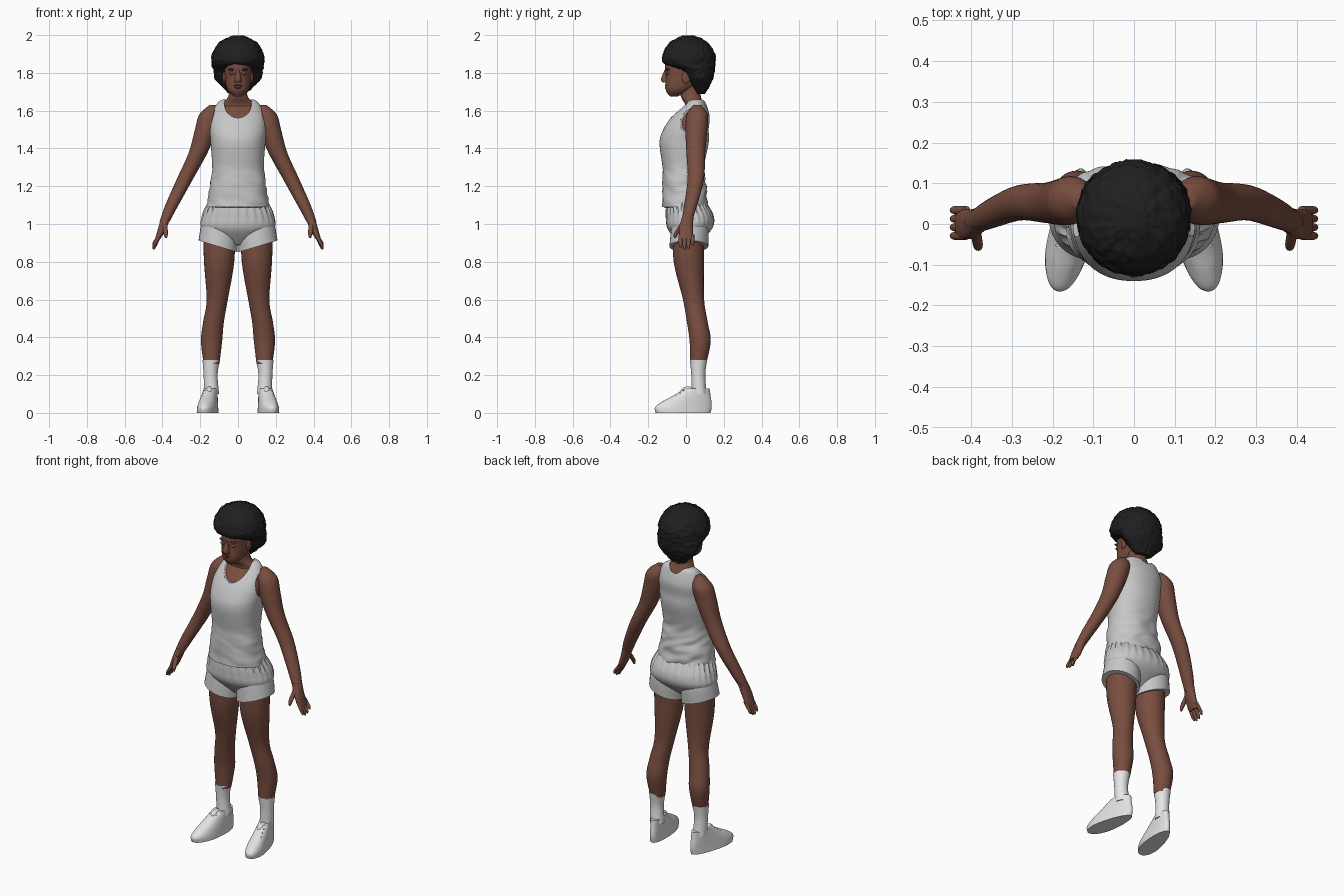
import bpy, bmesh, math
from mathutils import Vector, noise

if "Cube" in bpy.data.objects:
    bpy.data.objects.remove(bpy.data.objects["Cube"])


def material(name, red, green, blue):
    mat = bpy.data.materials.new(name)
    mat.use_nodes = True
    mat.diffuse_color = (red, green, blue, 1)
    shader = mat.node_tree.nodes["Principled BSDF"]
    shader.inputs["Base Color"].default_value = mat.diffuse_color
    shader.inputs["Roughness"].default_value = .8
    return mat


SKIN = material("brown skin", .19, .075, .05)
LIPS = material("dark lips", .12, .04, .03)
HAIR = material("black hair", .014, .014, .015)
CLOTH = material("light grey cloth", .57, .57, .58)
SOCK = material("white sock", .84, .84, .84)
SHOE = material("white shoe", .76, .76, .76)


def finish(bm, name, mat):
    bmesh.ops.recalc_face_normals(bm, faces=bm.faces)
    mesh = bpy.data.meshes.new(name)
    bm.to_mesh(mesh)
    bm.free()
    mesh.materials.append(mat)
    part = bpy.data.objects.new(name, mesh)
    bpy.context.collection.objects.link(part)
    bpy.ops.object.select_all(action="DESELECT")
    part.select_set(True)
    bpy.context.view_layer.objects.active = part
    bpy.ops.object.shade_smooth_by_angle(angle=math.radians(50))
    return part


def spline(a, b, c, d, t):
    """Smooth curve from b to c, guided by a and d."""
    slope = (c - a) / 2
    bend = a - 2.5 * b + 2 * c - d / 2
    twist = 1.5 * (b - c) + (d - a) / 2
    return b + t * (slope + t * (bend + t * twist))


def rounded(value, power):
    return math.copysign(abs(value) ** (2 / power), value)


def loft(name, rings, mat, sides=32, steps=6, power=2.2, side=1, warp=None):
    """Skin rounded rings given as (z, x, y, half width, half depth)."""
    last = len(rings) - 1
    rows = []
    for i in range(last):
        guides = [rings[max(0, min(last, i + k))] for k in (-1, 0, 1, 2)]
        for step in range(steps):
            rows.append([spline(*values, step / steps) for values in zip(*guides)])
    rows.append(rings[-1])

    bm = bmesh.new()
    loops = []
    for z, x, y, width, depth in rows:
        loop = []
        for k in range(sides):
            angle = math.tau * k / sides
            point = Vector((x + width * rounded(math.cos(angle), power),
                            y + depth * rounded(math.sin(angle), power), z))
            if warp:
                point = warp(point, angle)
            point.x *= side
            loop.append(bm.verts.new(point))
        loops.append(loop)
    for low, high in zip(loops, loops[1:]):
        for k in range(sides):
            n = (k + 1) % sides
            bm.faces.new((low[k], low[n], high[n], high[k]))
    bm.faces.new(loops[0])
    bm.faces.new(loops[-1])
    return finish(bm, name, mat)


def centred(rings):
    """Expand rings on the middle line: (z, half width, y, half depth)."""
    return [(z, 0, width, depth, half)[:1] + (0, depth, width, half)
            for z, width, depth, half in rings]


def limb(name, rings, mat, side, **options):
    """Loft circles given as (z, x, y, radius)."""
    return loft(name, [(z, x, y, r, r) for z, x, y, r in rings], mat,
                power=2, side=side, **options)


def ball(name, place, size, mat):
    bm = bmesh.new()
    bmesh.ops.create_uvsphere(bm, u_segments=32, v_segments=20, radius=1)
    bmesh.ops.scale(bm, vec=size, verts=bm.verts)
    bmesh.ops.translate(bm, vec=place, verts=bm.verts)
    return finish(bm, name, mat)


def outward(angle):
    return Vector((math.cos(angle), math.sin(angle), 0))


def fade(value):
    return max(0, min(1, value))


def crease(point, angle):
    # Cloth folds gather at the waist, deepest at the back
    depth = .009 * fade((1.36 - point.z) * 8) * (1 + math.sin(angle) / 2)
    sample = Vector((point.x * 12, point.y * 12, point.z * 30 + point.x * 9))
    return point + outward(angle) * depth * noise.noise(sample)


def pleat(point, angle):
    depth = .004 * fade((point.z - .98) * 12)
    return point + outward(angle) * depth * math.sin(26 * angle)


def raise_hem(point, angle):
    # The hem of each shorts leg is higher on the outside
    point.z += max(0, 1 - point.z) * 2.5 * (point.x - .1)
    return point


def turn_out(point, angle):
    # Narrow the heel, widen the ball of the foot and point the toes outward
    widen = 1 + max(-.25, min(.12, -point.y * 1.5))
    point.x = .147 + (point.x - .147) * widen - .17 * (point.y - .04)
    return point


def curl(point, angle):
    away = (point - Vector((0, .02, 1.86))).normalized()
    bump = .006 * noise.noise(point * 55) + .003 * noise.noise(point * 120)
    return point + away * bump


# Torso under the shirt, and neck
TORSO = [(1.09, .165, -.005, .12), (1.2, .15, -.01, .115), (1.3, .137, -.015, .11),
         (1.43, .145, -.01, .13), (1.5, .15, 0, .12), (1.57, .145, .025, .1),
         (1.64, .11, .05, .055), (1.66, .08, .055, .035)]
INSET = .011
under = [(z - INSET / 2, width - INSET, y, depth - INSET) for z, width, y, depth in TORSO]
loft("torso", centred(under), SKIN, sides=48)
loft("neck", centred([(1.58, .11, .045, .065), (1.63, .09, .045, .05),
                      (1.68, .05, .025, .053), (1.78, .047, .02, .053)]), SKIN)

# Tank top, cut out at the neck and arms
tank = loft("tank_top", centred(TORSO), CLOTH, sides=72, steps=8, warp=crease)
cutters = [ball("neck_cutter", (0, -.05, 1.665), (.08, .17, .105), CLOTH)]
for side in (1, -1):
    cutters.append(ball("arm_cutter", (.182 * side, .035, 1.555), (.07, .085, .1), CLOTH))
bpy.context.view_layer.objects.active = tank
for cutter in cutters:
    cut = tank.modifiers.new("cut", "BOOLEAN")
    cut.operation, cut.solver, cut.object = "DIFFERENCE", "EXACT", cutter
    bpy.ops.object.modifier_apply(modifier=cut.name)
    bpy.data.objects.remove(cutter)

# Gathered hips of the shorts
loft("shorts_hips", centred([(.89, .04, .01, .04), (.97, .185, .02, .115),
                             (1.04, .19, .02, .125), (1.12, .155, 0, .1)]),
     CLOTH, sides=104, steps=8, warp=pleat)

for side, label in ((1, "left_"), (-1, "right_")):
    # Shorts leg, leg and sock
    limb(label + "shorts_leg", [(.88, .106, .015, .103), (.96, .1, .02, .1),
                                (1.03, .1, .02, .09)], CLOTH, side, warp=raise_hem)
    limb(label + "leg", [(1, .1, .015, .085), (.8, .1, .015, .08), (.6, .11, .04, .056),
                         (.48, .13, .06, .055), (.38, .14, .075, .056),
                         (.26, .14, .065, .042)], SKIN, side)
    limb(label + "sock", [(.1, .14, .07, .04), (.2, .145, .065, .037),
                          (.28, .142, .066, .046)], SOCK, side)

    # Shoe with a low toe, tongue and laces
    shoe = [(0, -.015, .145), (.03, -.014, .15), (.06, .005, .13),
            (.09, .03, .1), (.13, .06, .065)]
    loft(label + "shoe", [(z, .147, y, .05 - z / 10, length) for z, y, length in shoe],
         SHOE, sides=48, side=side, warp=turn_out)
    ball(label + "shoe_tongue", (.152 * side, .01, .11), (.02, .04, .03), SHOE)
    for k in range(3):
        ball(f"{label}lace_{k + 1}", ((.167 - k / 200) * side, k / 50 - .052, .09 + k / 70),
             (.026, .006, .005), SOCK)

    # Arm and palm
    limb(label + "arm", [(1.63, .13, .06, .02), (1.58, .15, .06, .055), (1.5, .17, .055, .058),
                         (1.38, .21, .052, .05), (1.24, .28, .052, .043),
                         (1.1, .35, .025, .035), (1.01, .39, .003, .026)], SKIN, side)
    loft(label + "palm", [(1.04, .38, .01, .025, .03), (.98, .4, 0, .022, .036),
                          (.92, .425, 0, .014, .037)], SKIN, side=side)

    # Fingers and thumb
    for k, reach in enumerate((.06, .07, .065, .05)):
        y = k * .021 - .029
        tip = .935 - reach
        limb(f"{label}finger_{k + 1}", [(.945, .412, y, .01), (tip + .02, .44, y, .01),
                                        (tip, .447, y, .004)], SKIN, side, sides=12)
    limb(label + "thumb", [(1, .388, -.02, .013), (.95, .383, -.052, .012),
                           (.925, .381, -.058, .005)], SKIN, side, sides=12)

    # Eye, brow and ear
    ball(label + "eyelid", (.03 * side, -.098, 1.797), (.016, .012, .008), SKIN)
    ball(label + "brow", (.031 * side, -.096, 1.818), (.023, .011, .006), LIPS)
    ball(label + "ear", (.072 * side, 0, 1.775), (.01, .022, .032), SKIN)

# Head, nose and lips
loft("head", centred([(1.675, .02, -.065, .02), (1.71, .056, -.04, .067),
                      (1.78, .07, -.005, .103), (1.87, .07, 0, .105),
                      (1.93, .04, .01, .05)]), SKIN)
loft("nose", centred([(1.75, .02, -.105, .02), (1.768, .017, -.11, .022),
                      (1.815, .008, -.1, .014)]), SKIN, sides=16)
for label, z, width in (("upper_lip", 1.734, .027), ("lower_lip", 1.722, .022)):
    ball(label, (0, -.1, z), (width, .012, .006), LIPS)

# Round curly hair, open around the face
loft("hair", centred([(1.69, .045, .075, .025), (1.76, .115, .075, .065),
                      (1.81, .13, .06, .09), (1.85, .138, .02, .135),
                      (1.9, .135, .015, .138), (1.96, .1, .015, .1),
                      (1.997, .03, .015, .03)]), HAIR, sides=96, steps=10, power=2, warp=curl)
